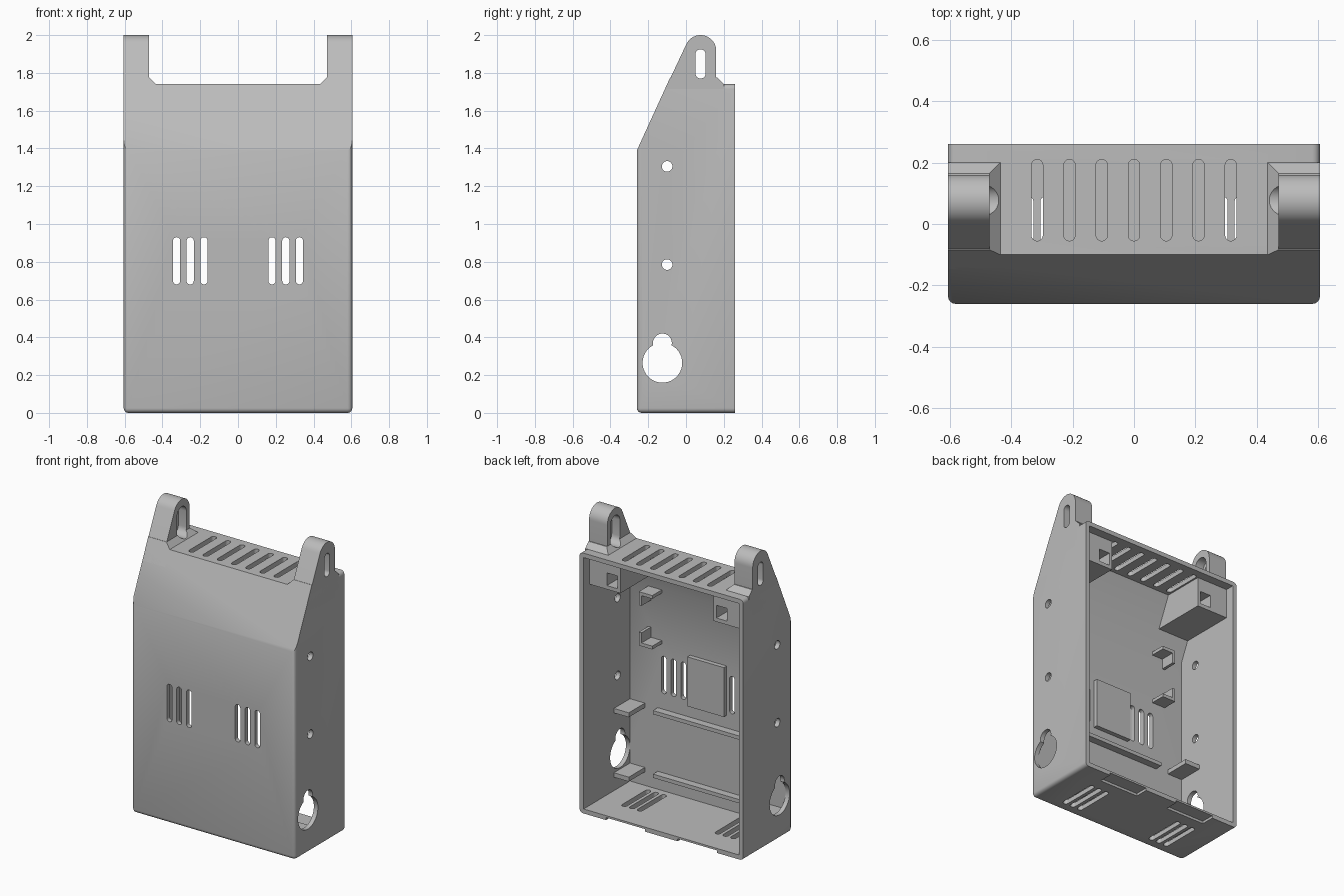
import bpy, bmesh
from math import sin, cos, pi, radians
from mathutils import Vector

if "Cube" in bpy.data.objects:
    bpy.data.objects.remove(bpy.data.objects["Cube"])

GREY = (0.5, 0.5, 0.5, 1)
plastic = bpy.data.materials.new("grey plastic")
plastic.use_nodes = True
plastic.diffuse_color = GREY
plastic.node_tree.nodes["Principled BSDF"].inputs["Base Color"].default_value = GREY


def place(axis, p, q, a):
    return {"x": (a, p, q), "y": (p, a, q), "z": (p, q, a)}[axis]


def add_prism(bm, pts, axis, a, b):
    """Extrude a flat outline along an axis from a to b."""
    lo = [bm.verts.new(place(axis, p, q, a)) for p, q in pts]
    hi = [bm.verts.new(place(axis, p, q, b)) for p, q in pts]
    n = len(pts)
    bm.faces.new(lo[::-1])
    bm.faces.new(hi)
    for i in range(n):
        j = (i + 1) % n
        bm.faces.new((lo[i], lo[j], hi[j], hi[i]))


def make(name, bm):
    bmesh.ops.recalc_face_normals(bm, faces=bm.faces)
    mesh = bpy.data.meshes.new(name)
    bm.to_mesh(mesh)
    bm.free()
    mesh.materials.append(plastic)
    ob = bpy.data.objects.new(name, mesh)
    bpy.context.collection.objects.link(ob)
    return ob


def prisms(name, outlines, axis, a, b):
    bm = bmesh.new()
    for pts in outlines:
        add_prism(bm, pts, axis, a, b)
    return make(name, bm)


def rect(p0, p1, q0, q1):
    return [(p0, q0), (p1, q0), (p1, q1), (p0, q1)]


def box(name, x0, x1, y0, y1, z0, z1):
    return prisms(name, [rect(x0, x1, y0, y1)], "z", z0, z1)


def arc(p, q, r, start, end, n):
    return [(p + r * cos(start + (end - start) * i / n),
             q + r * sin(start + (end - start) * i / n)) for i in range(n + 1)]


def circle(p, q, r, n=40):
    return arc(p, q, r, 0, 2 * pi, n)[:-1]


def slot(p, q0, q1, w):
    r = w / 2
    return arc(p, q1 - r, r, 0, pi, 12) + arc(p, q0 + r, r, pi, 2 * pi, 12)


def combine(ob, tools, operation="DIFFERENCE"):
    """Apply booleans and remove the helper solids."""
    for tool in tools:
        m = ob.modifiers.new("cut", "BOOLEAN")
        m.operation, m.solver, m.object = operation, "EXACT", tool
    bpy.context.view_layer.update()
    dg = bpy.context.evaluated_depsgraph_get()
    mesh = bpy.data.meshes.new_from_object(ob.evaluated_get(dg))
    ob.modifiers.clear()
    ob.data = mesh
    for tool in tools:
        bpy.data.objects.remove(tool)


def smooth(ob):
    bpy.ops.object.select_all(action="DESELECT")
    ob.select_set(True)
    bpy.context.view_layer.objects.active = ob
    bpy.ops.object.shade_smooth_by_angle(angle=radians(30))


W, F, B, TOP, BEND = 0.605, -0.26, 0.26, 1.74, 1.39   # shell limits
T = 0.03                                             # wall
SLOPE_Y = -0.10

# Shell with rounded outer edges
bm = bmesh.new()
add_prism(bm, [(F, 0), (B, 0), (B, TOP), (SLOPE_Y, TOP), (F, BEND)], "x", -W, W)
rounded = []
for e in bm.edges:
    d = (e.verts[1].co - e.verts[0].co).normalized()
    mid = (e.verts[0].co + e.verts[1].co) / 2
    front_upright = abs(d.z) > 0.99 and mid.y < 0
    front_bottom = abs(d.x) > 0.99 and mid.y < 0 and mid.z < 0.1
    if abs(d.y) > 0.99 or front_upright or front_bottom:
        rounded.append(e)
bmesh.ops.bevel(bm, geom=rounded, offset=0.025, segments=4, profile=0.5, affect="EDGES")
shell = make("shell", bm)

# Cavity, vents, side holes and bottom catches
cavity = [(F + T, T), (0.4, T), (0.4, TOP - T), (SLOPE_Y + 0.018, TOP - T), (F + T, BEND - 0.007)]
front_x = [s * x for s in (-1, 1) for x in (0.18, 0.253, 0.325)]
floor_x = [s * x for s in (-1, 1) for x in (0.287, 0.345, 0.403)]
combine(shell, [
    prisms("cavity_cutter", [cavity], "x", T - W, W - T),
    prisms("front_vent_cutter", [slot(x, 0.68, 0.93, 0.038) for x in front_x], "y", -0.3, -0.2),
    prisms("top_vent_cutter", [slot(0.105 * i, -0.055, 0.21, 0.037) for i in range(-3, 4)],
           "z", 1.67, 1.8),
    prisms("floor_vent_cutter", [slot(x, -0.19, 0.09, 0.036) for x in floor_x], "z", -0.1, 0.1),
    prisms("side_hole_cutter", [circle(-0.1, 0.785, 0.028), circle(-0.1, 1.305, 0.028),
                                circle(-0.125, 0.265, 0.105)], "x", -1, 1),
    prisms("keyhole_cutter", [circle(-0.125, 0.37, 0.05)], "x", -1, 1),
    prisms("catch_cutter", [rect(0.12, 0.41, 0.17, 0.3), rect(-0.41, -0.12, 0.17, 0.3)],
           "z", -0.1, 0.017),
])
smooth(shell)

for s, side in ((1, "left"), (-1, "right")):
    # Hanging ear: rounded profile, flared foot, slotted hole with counterbore
    cy, cz, r = 0.077, 1.917, 0.083
    lean = radians(155.5)
    slope_at = lambda z: F + (z - BEND) * (SLOPE_Y - F) / (TOP - BEND)
    profile = [(slope_at(1.60), 1.60), (0.16, 1.60)] + arc(cy, cz, r, 0, lean, 20)
    ear = prisms(side + "_ear", [profile], "x", s * 0.47, s * W)
    bm = bmesh.new()
    for z, x, y in ((1.64, 0.435, 0.2), (TOP, 0.435, 0.2), (1.775, 0.47, 0.165)):
        for vx in (x, W):
            for vy in (slope_at(z), y):
                bm.verts.new((s * vx, vy, z))
    bmesh.ops.convex_hull(bm, input=bm.verts)
    combine(ear, [make("ear_foot", bm)], "UNION")
    combine(ear, [
        prisms("bore_cutter", [slot(cy, 1.745, 1.95, 0.1)], "x", s * 0.4, s * 0.53),
        prisms("slot_cutter", [slot(cy, 1.77, 1.925, 0.055)], "x", s * 0.4, s * 0.7),
    ])
    smooth(ear)

    # Corner block under the ear with a square socket
    z0 = 1.51
    outline = [(slope_at(z0) + 0.01, z0), (0.2, z0), (0.2, 1.725), (slope_at(1.725) + 0.01, 1.725)]
    block = prisms(side + "_corner_block", [outline], "x", s * 0.345, s * 0.59)
    combine(block, [box("socket_cutter", s * 0.365, s * 0.445, 0.08, 0.3, 1.535, 1.62)])

    # Side shelves
    for z, level in ((0.55, "upper"), (0.12, "lower")):
        box(f"{side}_{level}_shelf", s * 0.465, s * 0.59, -0.245, -0.06, z, z + 0.03)

    # L-shaped board corner brackets
    for z, d, level in ((1.37, -1, "upper"), (1.01, 1, "lower")):
        bracket = [(s * 0.44, z), (s * 0.34, z), (s * 0.34, z + d * 0.022),
                   (s * 0.42, z + d * 0.022), (s * 0.42, z + d * 0.09), (s * 0.44, z + d * 0.09)]
        prisms(f"{side}_{level}_bracket", [bracket], "y", -0.245, -0.13)

# Long rails and raised pad on the inside of the front panel
box("upper_rail", -0.37, 0.37, -0.245, -0.18, 0.55, 0.575)
box("lower_rail", -0.37, 0.37, -0.245, -0.18, 0.125, 0.15)
box("raised_pad", -0.14, 0.13, -0.245, -0.2, 0.66, 0.99)
